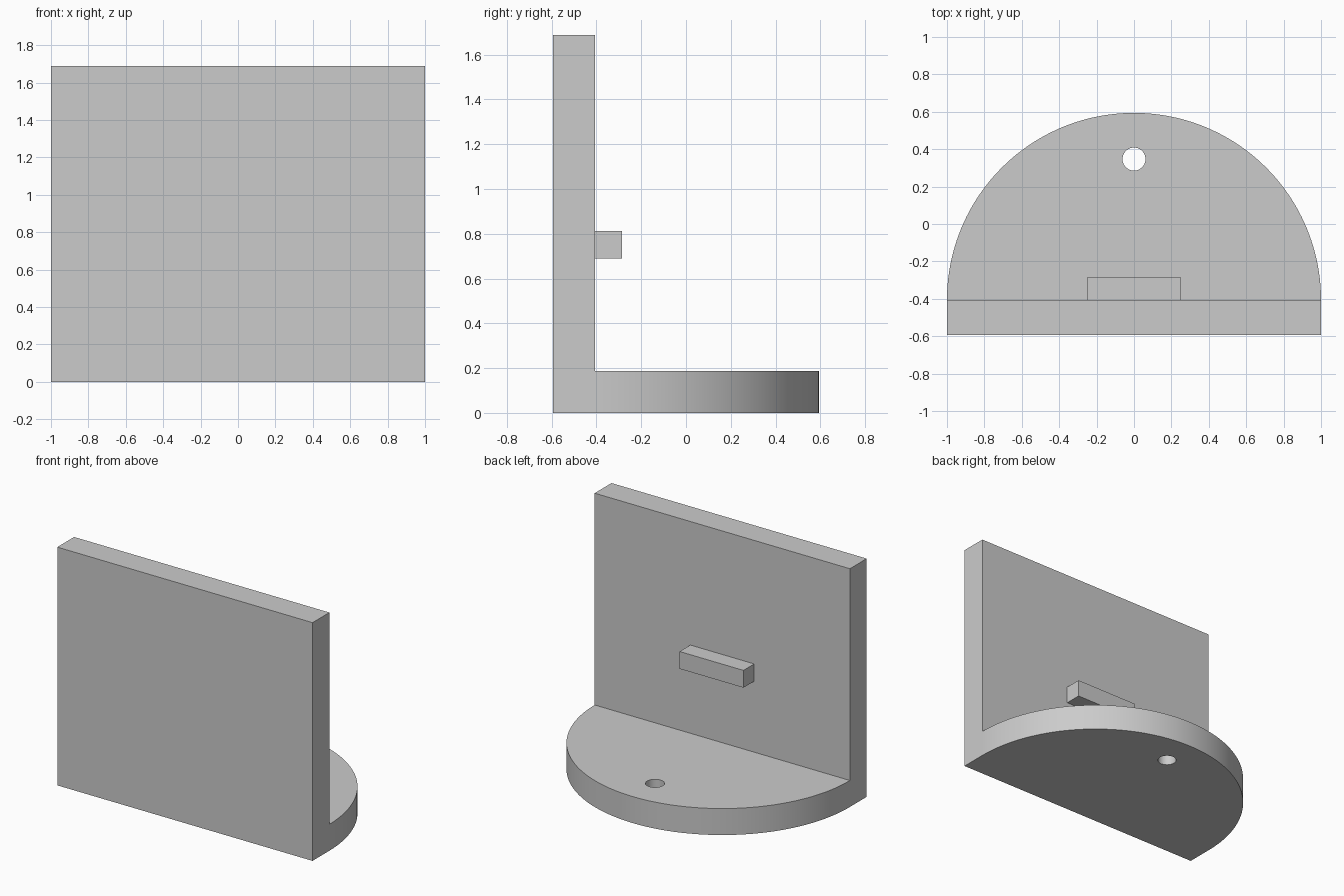
import bpy
import bmesh
from math import pi, sin, cos, radians

default_cube = bpy.data.objects.get("Cube")
if default_cube:
    bpy.data.objects.remove(default_cube, do_unlink=True)

FRONT, WALL_BACK = -0.594, -0.406
BASE_TOP, HEIGHT = 0.1875, 1.6875

grey = bpy.data.materials.new("plain grey")
grey.use_nodes = True
colour = (0.6, 0.6, 0.6, 1)
grey.diffuse_color = colour
grey.node_tree.nodes["Principled BSDF"].inputs["Base Color"].default_value = colour


def finish(name, bm):
    bmesh.ops.recalc_face_normals(bm, faces=bm.faces)
    mesh = bpy.data.meshes.new(name)
    bm.to_mesh(mesh)
    bm.free()
    mesh.materials.append(grey)
    obj = bpy.data.objects.new(name, mesh)
    bpy.context.collection.objects.link(obj)
    return obj


def box(name, low, high):
    bm = bmesh.new()
    bmesh.ops.create_cube(bm, size=1)
    for v in bm.verts:
        v.co = [b if c > 0 else a for c, a, b in zip(v.co, low, high)]
    return finish(name, bm)


def arc(radius, centre_y, sweep, steps):
    return [(radius * cos(sweep * i / steps), centre_y + radius * sin(sweep * i / steps))
            for i in range(steps + 1)]


def plate(name, outlines, height):
    """Extrude a flat outline, with any further outlines as holes."""
    bm = bmesh.new()
    edges = []
    for outline in outlines:
        verts = [bm.verts.new((x, y, 0)) for x, y in outline]
        edges += [bm.edges.new((a, b)) for a, b in zip(verts, verts[1:] + verts[:1])]
    bmesh.ops.triangle_fill(bm, edges=edges, use_beauty=True, normal=(0, 0, 1))
    top = bmesh.ops.extrude_face_region(bm, geom=bm.faces[:], use_keep_orig=True)["geom"]
    bmesh.ops.translate(bm, vec=(0, 0, height),
                        verts=[g for g in top if isinstance(g, bmesh.types.BMVert)])
    return finish(name, bm)


# Upright wall, with a small bar on its back
box("upright_wall", (-1, FRONT, 0), (1, WALL_BACK, HEIGHT))
box("back_bar", (-0.25, WALL_BACK, 0.69), (0.25, -0.286, 0.8125))

# Half-round base with a drilled hole
half_disc = arc(1, WALL_BACK, pi, 96)
hole = arc(0.0615, 0.347, 2 * pi, 48)[:-1]
base = plate("half_round_base", [half_disc, hole], BASE_TOP)

bpy.ops.object.select_all(action="DESELECT")
base.select_set(True)
bpy.context.view_layer.objects.active = base
bpy.ops.object.shade_smooth_by_angle(angle=radians(30))
